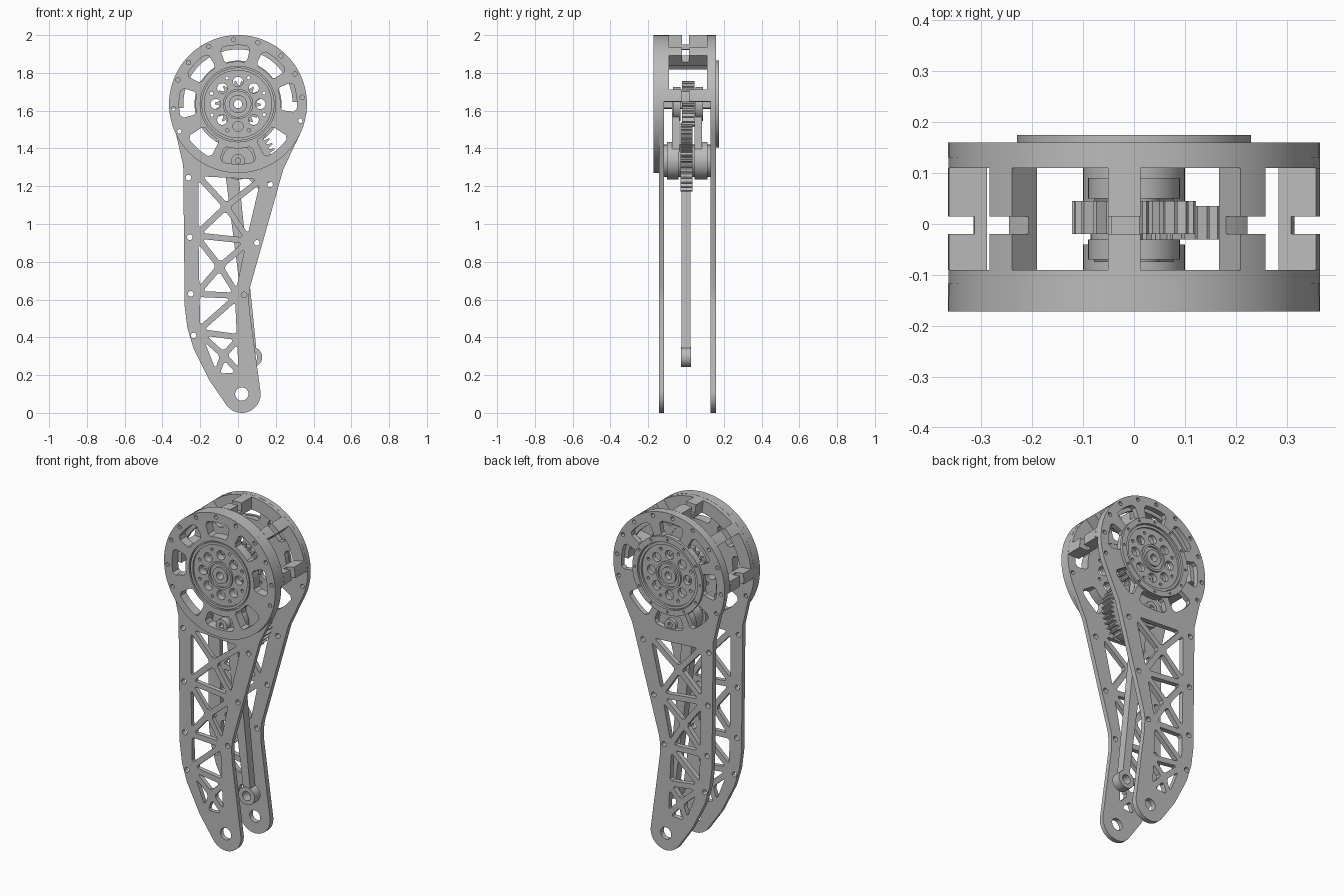
import bpy, bmesh, math
from mathutils import Matrix

cube = bpy.data.objects.get("Cube")
if cube:
    bpy.data.objects.remove(cube, do_unlink=True)

grey = bpy.data.materials.new("grey metal")
grey.use_nodes = True
GREY = (0.5, 0.5, 0.5, 1)
grey.diffuse_color = GREY
grey.node_tree.nodes["Principled BSDF"].inputs["Base Color"].default_value = GREY

DRUM = (0, 1.635)      # drum axis in x, z
PIVOT = (0, 1.335)     # lower gear axis
EYE = (0.075, 0.295)   # rod end
ANKLE = (0.02, 0.1)    # foot bearing hole
made = []


def polar(c, r, deg):
    """Point at a clock angle: 0 is up, positive turns to +x."""
    a = math.radians(deg)
    return (c[0] + r * math.sin(a), c[1] + r * math.cos(a))


def arc(c, r, a, b, n):
    return [polar(c, r, a + (b - a) * i / n) for i in range(n + 1)]


def circle(c, r, n=32):
    return arc(c, r, 0, 360, n)[:-1]


def ring_of_holes(c, radius, r, angles, n=12):
    return [circle(polar(c, radius, a), r, n) for a in angles]


def sector(c, r0, r1, a, b):
    return arc(c, r0, a, b, 20) + arc(c, r1, b, a, 20)


def slot(c, r0, r1, mid, half):
    """Arc-shaped slot with softened corners."""
    k, d = 3, 0.016
    return ([polar(c, r0 + d, mid - half)] + arc(c, r0, mid - half + k, mid + half - k, 8)
            + [polar(c, r0 + d, mid + half), polar(c, r1 - d, mid + half)]
            + arc(c, r1, mid + half - k, mid - half + k, 8) + [polar(c, r1 - d, mid - half)])


def inset(tri, d):
    """Shrink a triangle evenly by d and clip its corners."""
    la, lb, lc = (math.dist(tri[(i + 1) % 3], tri[(i + 2) % 3]) for i in range(3))
    s = la + lb + lc
    ix, iz = (sum(l * p[k] for l, p in zip((la, lb, lc), tri)) / s for k in (0, 1))
    (x0, z0), (x1, z1), (x2, z2) = tri
    rad = abs((x1 - x0) * (z2 - z0) - (x2 - x0) * (z1 - z0)) / s
    f = 1 - d / rad
    t = [(ix + (x - ix) * f, iz + (z - iz) * f) for x, z in tri]
    out = []
    for i, p in enumerate(t):
        for q in (t[i - 1], t[(i + 1) % 3]):
            m = min(0.012 / math.dist(p, q), 0.3)
            out.append((p[0] + (q[0] - p[0]) * m, p[1] + (q[1] - p[1]) * m))
    return out


def plate(name, loops, y0, y1):
    """Extrude an outline with holes (x, z loops) from y0 to y1."""
    cu = bpy.data.curves.new(name, "CURVE")
    cu.dimensions, cu.fill_mode = "2D", "BOTH"
    cu.extrude = (y1 - y0) / 2
    for loop in loops:
        sp = cu.splines.new("POLY")
        sp.points.add(len(loop) - 1)
        for p, (x, z) in zip(sp.points, loop):
            p.co = (x, z, 0, 1)
        sp.use_cyclic_u = True
    tmp = bpy.data.objects.new(name + "_profile", cu)
    me = bpy.data.meshes.new_from_object(tmp)
    bpy.data.objects.remove(tmp)
    bpy.data.curves.remove(cu)
    bm = bmesh.new()
    bm.from_mesh(me)
    bmesh.ops.remove_doubles(bm, verts=bm.verts, dist=0.00005)
    bmesh.ops.recalc_face_normals(bm, faces=bm.faces)
    bm.transform(Matrix.Translation((0, (y0 + y1) / 2, 0)) @ Matrix.Rotation(math.pi / 2, 4, "X"))
    bm.to_mesh(me)
    bm.free()
    me.name = name
    me.materials.clear()
    me.materials.append(grey)
    ob = bpy.data.objects.new(name, me)
    bpy.context.scene.collection.objects.link(ob)
    made.append(ob)
    return ob


def teeth(c, root, tip, a, b, n):
    step = (b - a) / n
    pts = []
    for i in range(n):
        s = a + i * step
        pts += [polar(c, r, s + step * f) for r, f in ((root, 0), (root, 0.3), (tip, 0.48), (tip, 0.72))]
    return pts


# Shared cut-outs of the drum faces
PILLARS = [-89, -46, -3, 40, 83]
drum_slots = [slot(DRUM, 0.225, 0.312, a, 15) for a in PILLARS]
drum_slots += [slot(DRUM, 0.215, 0.318, a, 15) for a in (-138, 138)]
drum_slots.append(slot(DRUM, 0.235, 0.318, 180, 18))
bolts = ring_of_holes(DRUM, 0.342, 0.012, [-115, -94, -68, -50, -27, -4, 18, 42, 62, 84, 105])

# Leg plates: outline, truss openings, bolt holes
outline = arc(DRUM, 0.365, -116, 116, 64)
outline += [(0.24, 1.29), (0.065, 0.67), (0.058, 0.62), (0.06, 0.55)]
outline += arc(ANKLE, 0.1, 78, 235, 20)
outline += [(-0.15, 0.17), (-0.235, 0.34), (-0.268, 0.45), (-0.282, 0.56), (-0.29, 1.31)]
rungs = [((-0.225, 1.27), (0.14, 1.25)), ((-0.225, 0.94), (0.06, 0.91)),
         ((-0.22, 0.63), (0.0, 0.62)), ((-0.215, 0.43), (0.01, 0.40)),
         ((-0.12, 0.19), (0.02, 0.2))]
openings = []
for i, ((a, b), (d, c)) in enumerate(zip(rungs, rungs[1:])):
    if i == 2:   # single diagonal bay
        tris = [(a, b, d), (b, c, d)]
    else:        # crossed bay
        m = (sum(p[0] for p in (a, b, c, d)) / 4, sum(p[1] for p in (a, b, c, d)) / 4)
        tris = [(a, b, m), (b, c, m), (c, d, m), (d, a, m)]
    openings += [inset(t, 0.016) for t in tris]
rivets = [(-0.262, 1.245), (-0.255, 0.93), (-0.25, 0.63), (-0.235, 0.41),
          (0.17, 1.21), (0.1, 0.9), (0.032, 0.625)]
leg = [outline, circle(DRUM, 0.2, 64), circle(ANKLE, 0.035)] + drum_slots + bolts + openings
leg += [circle(p, 0.015, 16) for p in rivets]
plate("front_leg_plate", leg, -0.143, -0.117)
plate("back_leg_plate", leg, 0.13, 0.16)

# Front drum flange
plate("front_flange", [circle(DRUM, 0.365, 96), circle(DRUM, 0.2, 64)] + drum_slots + bolts,
      -0.172, -0.143)

# Drum wall: two rails and notched pillars
for name, y0, y1 in (("front_rail", -0.117, -0.09), ("back_rail", 0.11, 0.13)):
    plate(name, [sector(DRUM, 0.29, 0.365, -94, 88)], y0, y1)
for i, a in enumerate(PILLARS):
    wide = sector(DRUM, 0.29, 0.365, a - 5, a + 5)
    plate(f"pillar_front_{i}", [wide], -0.09, -0.02)
    plate(f"pillar_back_{i}", [wide], 0.015, 0.11)
    plate(f"pillar_web_{i}", [sector(DRUM, 0.29, 0.315, a - 5, a + 5)], -0.02, 0.015)

# Front and back hubs: pierced discs with raised rings
hub_holes = ring_of_holes(DRUM, 0.118, 0.027, range(0, 360, 45), 20)
hub_holes += ring_of_holes(DRUM, 0.15, 0.009, range(22, 382, 45))
centre = circle(DRUM, 0.022)
for side, inner, face, top in (("front", -0.12, -0.16, -0.17), ("back", 0.13, 0.155, 0.166)):
    plate(side + "_hub", [circle(DRUM, 0.2, 64), centre] + hub_holes, *sorted((inner, face)))
    for label, r0, r1 in (("outer", 0.178, 0.193), ("inner", 0.068, 0.08), ("core", 0.022, 0.048)):
        plate(f"{side}_hub_{label}_ring", [circle(DRUM, r1, 64), circle(DRUM, r0, 64)],
              *sorted((face, top)))
plate("back_cap_ring", [circle(DRUM, 0.23, 64), circle(DRUM, 0.197, 64)]
      + ring_of_holes(DRUM, 0.214, 0.007, range(0, 360, 30)), 0.16, 0.175)

# Gear train
plate("pinion", [teeth(DRUM, 0.1, 0.122, 0, 360, 22), centre], -0.02, 0.045)
sector_gear = teeth(PIVOT, 0.175, 0.203, -12, 146, 18) + arc(PIVOT, 0.06, 160, 335, 16)
plate("sector_gear", [sector_gear], -0.03, 0.035)
for side, y0, y1 in (("front", -0.07, -0.03), ("back", 0.05, 0.09)):
    plate(side + "_bearing", [circle(DRUM, 0.09, 40), centre], y0, y1)
    plate(side + "_link", [arc(DRUM, 0.05, 90, -90, 16)[::-1] + arc(PIVOT, 0.085, 90, 270, 16),
                           centre], y0 - 0.005, y1 - 0.005)

# Lower pivot: barrel, flanges and bolt
plate("pivot_barrel", [circle(PIVOT, 0.085, 48)], -0.117, 0.13)
for side, y0, y1 in (("front", -0.1, -0.04), ("back", 0.045, 0.115)):
    plate(side + "_pivot_collar", [circle(PIVOT, 0.1, 48)], y0, y1)
for side, y0, y1 in (("front", -0.155, -0.117), ("back", 0.13, 0.15)):
    plate(side + "_pivot_bolt", [circle(PIVOT, 0.036, 32), circle(PIVOT, 0.016, 6)], y0, y1)

# Push rod with its eye
top = (-0.035, 1.29)
plate("push_rod", [[(top[0] - 0.035, top[1]), (top[0] + 0.035, top[1]),
                    (EYE[0] + 0.022, EYE[1] + 0.046), (EYE[0] - 0.024, EYE[1] + 0.046)]],
      -0.025, 0.025)
plate("push_rod_eye", [circle(EYE, 0.053, 40), circle(EYE, 0.027, 32)], -0.027, 0.027)

# Smooth round walls, keep plate edges crisp
bpy.ops.object.select_all(action="DESELECT")
for ob in made:
    ob.select_set(True)
bpy.context.view_layer.objects.active = made[0]
bpy.ops.object.shade_smooth_by_angle(angle=math.radians(30))
